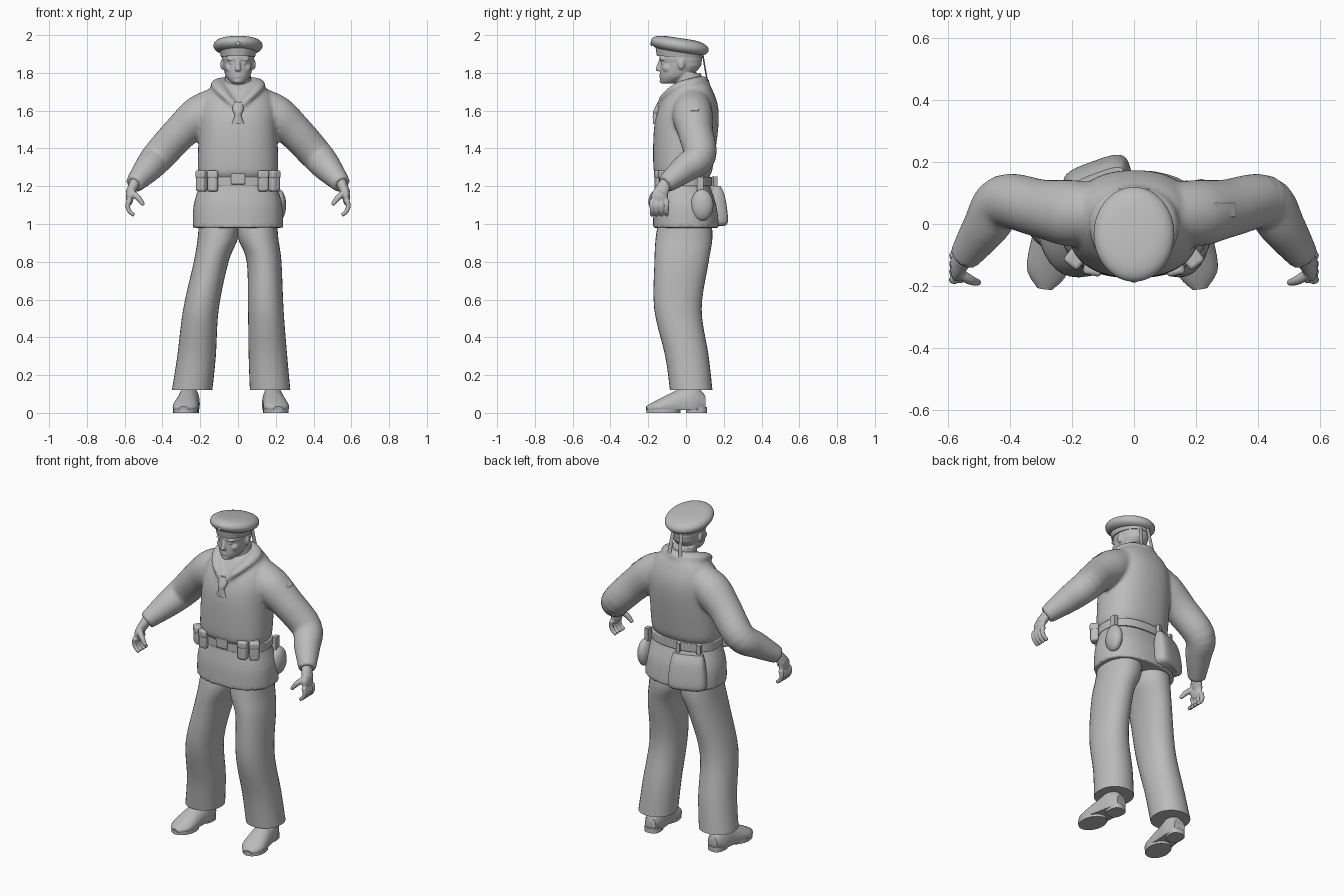
import bpy, bmesh, math
from mathutils import Vector, Matrix

cube = bpy.data.objects.get("Cube")
if cube:
    bpy.data.objects.remove(cube, do_unlink=True)

SHADE = (.5, .5, .5, 1)
grey = bpy.data.materials.new("plain_grey")
grey.use_nodes = True
grey.diffuse_color = SHADE
grey.node_tree.nodes["Principled BSDF"].inputs["Base Color"].default_value = SHADE

UP = Vector((0, 0, 1))
BACK = Vector((0, 1, 0))
RIGHTWARD = Vector((1, 0, 0))
SIDES = {"right": -1, "left": 1}


def ring(x, y, z, half, depth=None, tilt=0):
    """Cross-section around a centre point."""
    return [x, y, z, half, half if depth is None else depth, tilt]


def level(z, half, front, back, x=0):
    """Horizontal cross-section between a front and a back limit."""
    return ring(x, (front + back) / 2, z, half, (back - front) / 2)


def mirrored(section, side):
    return [section[0] * side] + section[1:]


def spline(before, start, end, after, t):
    """Catmull-Rom value between start and end."""
    leave, arrive = (end - before) / 2, (after - start) / 2
    gap = end - start
    return start + t * (leave + t * (3 * gap - 2 * leave - arrive + t * (leave + arrive - 2 * gap)))


def resample(sections, steps):
    padded = [sections[0], *sections, sections[-1]]
    smooth = [[spline(*values, step / steps) for values in zip(*padded[i:i + 4])]
              for i in range(len(sections) - 1) for step in range(steps)]
    return smooth + [sections[-1]]


def loft(part, sections, across=None, power=1, sides=32, steps=5):
    """Skin the sections; they stay level unless an across direction turns them along the path."""
    sections = resample(sections, steps)
    centres = [Vector(section[:3]) for section in sections]
    loops = []
    for i, (centre, section) in enumerate(zip(centres, sections)):
        half, depth, tilt = section[3:]
        u, v = RIGHTWARD, BACK + UP * tilt
        if across:
            along = centres[min(i + 1, len(centres) - 1)] - centres[max(i - 1, 0)]
            u = along.cross(across).normalized()
            v = u.cross(along).normalized()
        loop = []
        for k in range(sides):
            c, s = math.cos(math.tau * k / sides), math.sin(math.tau * k / sides)
            loop.append(part.verts.new(centre + u * half * math.copysign(abs(c) ** power, c)
                                       + v * depth * math.copysign(abs(s) ** power, s)))
        loops.append(loop)
    for low, high in zip(loops, loops[1:]):
        for k in range(sides):
            part.faces.new((low[k], low[k - 1], high[k - 1], high[k]))
    part.faces.new(loops[0])
    part.faces.new(loops[-1])


def ball(part, centre, radii):
    bmesh.ops.create_uvsphere(part, u_segments=24, v_segments=16, radius=1,
                              matrix=Matrix.Translation(centre) @ Matrix.Diagonal((*radii, 1)))


def turned(centre, degrees, axis='Z'):
    return Matrix.Translation(centre) @ Matrix.Rotation(math.radians(degrees), 4, axis)


def box(part, size, centre, degrees=0, axis='Z'):
    bmesh.ops.create_cube(part, size=1, matrix=turned(centre, degrees, axis) @ Matrix.Diagonal((*size, 1)))


def finish(part, name, voxel=0, soften=0, bevel=0):
    """Turn the part into a smooth-shaded object, optionally blended or rounded."""
    bmesh.ops.recalc_face_normals(part, faces=part.faces)
    mesh = bpy.data.meshes.new(name)
    part.to_mesh(mesh)
    part.free()
    mesh.materials.append(grey)
    mesh.shade_smooth()
    mesh.set_sharp_from_angle(angle=math.radians(45))
    thing = bpy.data.objects.new(name, mesh)
    bpy.context.scene.collection.objects.link(thing)
    if voxel:
        blend = thing.modifiers.new("blend", 'REMESH')
        blend.mode, blend.voxel_size, blend.use_smooth_shade = 'VOXEL', voxel, True
        thing.modifiers.new("soften", 'SMOOTH').iterations = soften
    if bevel:
        edges = thing.modifiers.new("round", 'BEVEL')
        edges.width, edges.segments = bevel, 3


# Blouse: torso, skirt, sleeves and a wide rolled collar, blended together
part = bmesh.new()
loft(part, [level(z=.98, half=.24, front=-.175, back=.175), level(z=1.1, half=.235, front=-.17, back=.16),
            level(z=1.23, half=.2, front=-.15, back=.12), level(z=1.29, half=.212, front=-.172, back=.14),
            level(z=1.5, half=.208, front=-.17, back=.17), level(z=1.62, half=.2, front=-.14, back=.17),
            level(z=1.71, half=.16, front=-.08, back=.14), level(z=1.76, half=.08, front=-.03, back=.11)],
     power=.86, sides=48)
sleeve = [ring(.1, .04, 1.64, half=.09), ring(.2, .035, 1.575, half=.107), ring(.3, .05, 1.49, half=.094),
          ring(.42, .072, 1.36, half=.087), ring(.48, -.01, 1.29, half=.074), ring(.55, -.11, 1.21, half=.049)]
for side in SIDES.values():
    loft(part, [mirrored(section, side) for section in sleeve], across=UP)
lapel = [ring(.01, -.137, 1.62, half=.018), ring(.06, -.108, 1.675, half=.032, depth=.02),
         ring(.1, -.04, 1.725, half=.04, depth=.026), ring(.09, .04, 1.745, half=.042, depth=.03)]
nape = ring(0, .085, 1.75, half=.04, depth=.032)
loft(part, [*lapel, nape, *(mirrored(section, -1) for section in reversed(lapel))], across=UP)
finish(part, "blouse", voxel=.01, soften=4)

# Trouser legs, each with its own stance
for name, thigh, knee, hem in (("right", .142, .196, .243), ("left", .138, .147, .17)):
    part = bmesh.new()
    leg = [level(z=1.05, x=.1, half=.105, front=-.14, back=.13),
           level(z=.93, x=.106, half=.107, front=-.16, back=.14),
           level(z=.8, x=thigh, half=.092, front=-.167, back=.12),
           level(z=.55, x=knee, half=.094, front=-.168, back=.083),
           level(z=.3, x=(knee + hem) / 2, half=.102, front=-.11, back=.12),
           level(z=.12, x=hem, half=.107, front=-.085, back=.14)]
    loft(part, [mirrored(section, SIDES[name]) for section in leg], power=.93)
    finish(part, name + "_trouser_leg")

# Shoes: upper with a flattened base, front sole and heel
for name, stance in (("right", .262), ("left", .187)):
    part = bmesh.new()
    loft(part, [ring(0, .1, .05, half=.035, depth=.045), ring(0, .04, .05, half=.055, depth=.1),
                ring(0, -.03, .045, half=.06, depth=.08), ring(0, -.15, .03, half=.066, depth=.038),
                ring(0, -.21, .02, half=.025, depth=.015)], across=UP)
    for vert in part.verts:
        vert.co.z = max(vert.co.z, .014)
    loft(part, [level(z, half=.066, front=-.21, back=-.03) for z in (0, .02)], steps=1)
    loft(part, [level(z, half=.047, front=0, back=.11) for z in (0, .03)], power=.75, steps=1)
    part.transform(turned((stance * SIDES[name], 0, 0), 7 * SIDES[name]))
    finish(part, name + "_shoe")

# Hands: palm, four curling fingers and a thumb
for name, side in SIDES.items():
    part = bmesh.new()
    wrist = [ring(.54, -.1, 1.23, half=.03), ring(.57, -.135, 1.165, half=.025, depth=.04)]
    loft(part, [mirrored(section, side) for section in wrist], across=BACK)
    ball(part, (side * .573, -.14, 1.145), (.02, .045, .046))
    for finger in range(4):
        joint = Vector((side * .576, -.18 + .026 * finger, 1.125))
        bones = []
        for bend in (-15, 20, 50, 75):
            curl = math.radians(bend)
            bones.append(ring(*joint, half=.014 - bend * .00005))
            joint -= Vector((side * math.sin(curl), 0, math.cos(curl))) * .031
        loft(part, bones, across=BACK, sides=16)
    thumb = [ring(.57, -.155, 1.17, half=.018), ring(.53, -.18, 1.14, half=.016),
             ring(.5, -.19, 1.1, half=.01)]
    loft(part, [mirrored(section, side) for section in thumb], across=BACK, sides=16)
    finish(part, name + "_hand", voxel=.005, soften=2)

# Head: skull, neck, nose, lips, chin, brows, eyes, cheeks and ears
part = bmesh.new()
loft(part, [level(z=1.745, half=.032, front=-.13, back=-.06), level(z=1.78, half=.063, front=-.138, back=.02),
            level(z=1.83, half=.077, front=-.138, back=.075), level(z=1.855, half=.08, front=-.136, back=.082),
            level(z=1.88, half=.083, front=-.142, back=.085), level(z=1.92, half=.075, front=-.13, back=.07)],
     power=.92)
loft(part, [level(z=1.66, half=.08, front=-.05, back=.1), level(z=1.8, half=.066, front=-.06, back=.08)])
loft(part, [ring(0, -.132, 1.87, half=.01), ring(0, -.146, 1.82, half=.015), ring(0, -.138, 1.81, half=.014)],
     sides=16)
for lip in (1.777, 1.787):
    ball(part, (0, -.132, lip), (.02, .01, .006))
ball(part, (0, -.12, 1.758), (.024, .02, .016))
for side in SIDES.values():
    ball(part, (side * .034, -.124, 1.872), (.027, .014, .009))
    ball(part, (side * .032, -.122, 1.852), (.014, .012, .008))
    ball(part, (side * .045, -.098, 1.825), (.024, .026, .025))
    ball(part, (side * .083, -.025, 1.845), (.011, .018, .028))
finish(part, "head", voxel=.0045, soften=4)

# Full round cap, tipped up at the front, with band, button and ribbons
part = bmesh.new()
crown = []
for slope in range(-80, 90, 10):
    angle = math.radians(slope)
    spread = math.cos(angle) ** (.5 if slope > 0 else .38)
    crown.append(ring(0, -.033, 1.945 + .04 * math.sin(angle), .13 * spread, .153 * spread, tilt=-.15))
loft(part, crown, sides=48, steps=1)
finish(part, "cap")
part = bmesh.new()
loft(part, [ring(0, -.033, 1.884, half=.09, depth=.121, tilt=-.05),
            ring(0, -.033, 1.93, half=.1, depth=.13, tilt=-.12)], sides=48, steps=1)
finish(part, "cap_band")
part = bmesh.new()
ball(part, (0, -.182, 1.955), (.012, .007, .012))
finish(part, "cap_button")
part = bmesh.new()
for side in SIDES.values():
    loft(part, [ring(side * .026, .088, 1.9, half=.011, depth=.004),
                ring(side * .038, .112, 1.76, half=.013, depth=.004)], across=BACK, sides=12)
finish(part, "cap_ribbons")

# Knotted scarf
part = bmesh.new()
loft(part, [ring(0, -.163, 1.53, half=.033, depth=.012), ring(0, -.158, 1.575, half=.018),
            ring(0, -.15, 1.6, half=.028, depth=.022), ring(0, -.132, 1.645, half=.032, depth=.018)])
finish(part, "scarf_knot")

# Sleeve patch
part = bmesh.new()
box(part, size=(.09, .045, .009), centre=(.292, .045, 1.627), degrees=41, axis='Y')
finish(part, "sleeve_patch", bevel=.004)

# Belt, buckle and ammunition pouches
part = bmesh.new()
loft(part, [level(z, half=.211, front=-.158, back=.138) for z in (1.2, 1.25)], power=.86, sides=48, steps=1)
finish(part, "belt", bevel=.004)
part = bmesh.new()
box(part, size=(.075, .018, .06), centre=(0, -.157, 1.24))
finish(part, "buckle", bevel=.005)
part = bmesh.new()
for side in SIDES.values():
    for x, y, swing in ((.132, -.138, 12), (.19, -.112, 38)):
        box(part, size=(.054, .05, .1), centre=(side * x, y, 1.222), degrees=side * swing)
        box(part, size=(.059, .056, .045), centre=(side * x, y, 1.262), degrees=side * swing)
finish(part, "belt_pouches", bevel=.012)

# Canteen on the left hip, hung from the belt
part = bmesh.new()
ball(part, (.217, .085, 1.1), (.038, .06, .083))
box(part, size=(.025, .035, .08), centre=(.208, .075, 1.21))
finish(part, "canteen")

# Haversack behind the right hip, with belt loops
part = bmesh.new()
loft(part, [level(z=.99, half=.09, front=-.03, back=.045), level(z=1.02, half=.11, front=-.04, back=.06),
            level(z=1.14, half=.1, front=-.04, back=.045), level(z=1.2, half=.085, front=-.03, back=.02)], power=.6)
for side in SIDES.values():
    box(part, size=(.022, .024, .065), centre=(side * .06, -.014, 1.22))
part.transform(turned((-.115, .145, 0), 20))
finish(part, "haversack")
